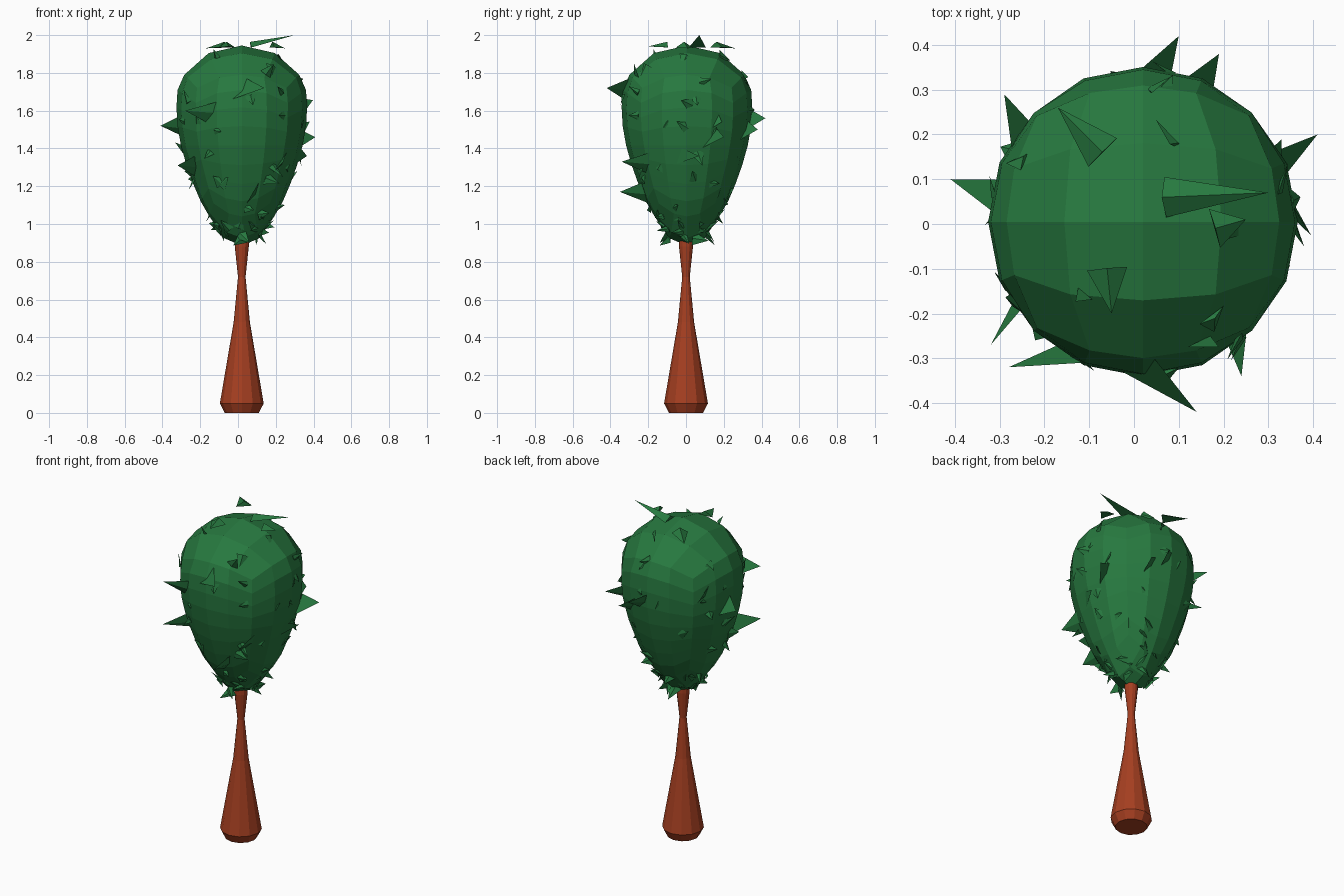
import bpy, bmesh, math, random
from mathutils import Vector

if "Cube" in bpy.data.objects:
    bpy.data.objects.remove(bpy.data.objects["Cube"])

random.seed(7)
CX = 0.02
UP = Vector((0, 0, 1))


def material(name, rgb):
    m = bpy.data.materials.new(name)
    m.diffuse_color = (*rgb, 1)
    m.use_nodes = True
    m.node_tree.nodes["Principled BSDF"].inputs["Base Color"].default_value = m.diffuse_color
    return m


def make_object(name, bm, mat):
    bmesh.ops.recalc_face_normals(bm, faces=bm.faces[:])
    me = bpy.data.meshes.new(name)
    bm.to_mesh(me)
    bm.free()
    me.materials.append(mat)
    bpy.context.collection.objects.link(bpy.data.objects.new(name, me))


def interp(points, z):
    for (z0, r0), (z1, r1) in zip(points, points[1:]):
        if z <= z1:
            return r0 + (r1 - r0) * max(0, z - z0) / (z1 - z0)
    return points[-1][1]


green = material("leaf_green", (0.02, 0.19, 0.05))
brown = material("bark_brown", (0.38, 0.05, 0.015))

# Trunk: revolved flared profile (z, radius)
TRUNK = [(0, .09), (.05, .116), (.48, .043), (.72, .02), (.88, .037), (.93, .037)]
SIDES = 12
bm = bmesh.new()
rings = []
for z, r in TRUNK:
    ring = bmesh.ops.create_circle(bm, segments=SIDES, radius=r)["verts"]
    for v in ring:
        v.co += Vector((CX, 0, z))
    rings.append(ring)
for lo, hi in zip(rings, rings[1:]):
    for i in range(SIDES):
        j = (i + 1) % SIDES
        bm.faces.new((lo[i], lo[j], hi[j], hi[i]))
bm.faces.new(rings[0])
bm.faces.new(rings[-1])
make_object("trunk", bm, brown)

# Crown: subdivided cube rounded into an egg using a (z, radius) profile
EGG = [(.885, 0), (.92, .09), (1.02, .16), (1.15, .235), (1.36, .31), (1.49, .338),
       (1.6, .347), (1.71, .34), (1.80, .30), (1.86, .25), (1.92, .15), (1.945, 0)]
bm = bmesh.new()
bmesh.ops.create_cube(bm, size=2)
bmesh.ops.subdivide_edges(bm, edges=bm.edges[:], cuts=3, use_grid_fill=True)
for i in range(4):
    bmesh.ops.bisect_plane(bm, geom=bm.verts[:] + bm.edges[:] + bm.faces[:],
                           plane_co=UP * (i / 2 - .75), plane_no=UP)
for v in bm.verts:
    d = Vector([math.tan(c * math.pi / 4) for c in v.co]).normalized()
    z = 1.415 + .53 * d.z
    flat = Vector((d.x, d.y, 0))
    flat = flat.normalized() * interp(EGG, z) if flat.length > 1e-4 else flat * 0
    v.co = flat + Vector((CX, .005, z))
make_object("crown", bm, green)

# Leaf shards: folded triangles poking out of the crown
bm = bmesh.new()


def shard(a, b, tip, fold=.015):
    n = (b - a).cross(tip - a).normalized()
    va, vb, vm, vt = [bm.verts.new(p) for p in (a, b, (a + b) / 2 + n * fold, tip)]
    for f in ((va, vm, vt), (vm, vb, vt), (va, vt, vb), (va, vb, vm)):
        bm.faces.new(f)


def on_crown(ang, z):
    r = interp(EGG, z) - .012
    return Vector((CX + r * math.cos(ang), r * math.sin(ang), z))


# Large side shards: tip x, y, z and base swing in degrees
for x, y, z, swing in [
    (.10, .42, 1.56, 7), (.19, .38, 1.50, 2), (.41, .20, 1.46, -5),
    (-.41, .10, 1.52, 2), (.14, -.42, 1.72, -18), (-.32, -.27, 1.31, -12),
    (-.28, -.32, 1.60, 15), (.24, -.34, 1.33, 12), (-.29, .29, 1.62, 8),
    (.08, -.35, 1.17, 5), (.365, .07, 1.36, -26), (.33, .19, 1.54, -8),
]:
    ang = math.atan2(y, x - CX) + math.radians(swing)
    shard(on_crown(ang - .12, z - .06), on_crown(ang + .12, z + .05), Vector((x, y, z)))

# Top shards: tip x, y, z then base centre x, y
for x, y, z, bx, by in [(.30, .07, 2.0, .07, .06), (-.17, .26, 1.93, -.07, .16),
                        (-.05, -.20, 1.94, -.06, -.10), (.25, .01, 1.93, .18, -.01)]:
    tip, base = Vector((x, y, z)), Vector((bx, by, 1.935))
    across = (tip - base).cross(UP).normalized() * .045
    shard(base - across, base + across, tip, .03)


def scatter(count, z0, z1, size, lift):
    """Small shards leaning at random off the egg surface."""
    for i in range(count):
        ang = 2 * math.pi * (i * .618 + random.uniform(-.06, .06))
        p = on_crown(ang, random.uniform(z0, z1))
        out = Vector((math.cos(ang), math.sin(ang), 0))
        turn = random.uniform(0, 2 * math.pi)
        along = out.cross(UP) * math.cos(turn) + UP * math.sin(turn)
        across = along.cross(out) * size * random.uniform(.25, .5)
        tip = p + along * size * random.uniform(.5, 1) + out * random.uniform(.3, 1) * lift
        shard(p - across, p + across, tip, .012)


scatter(34, .92, 1.06, .075, .06)
scatter(20, 1.08, 1.4, .08, .05)
scatter(22, 1.45, 1.8, .075, .04)
scatter(4, 1.84, 1.9, .08, .05)
make_object("leaf_shards", bm, green)
